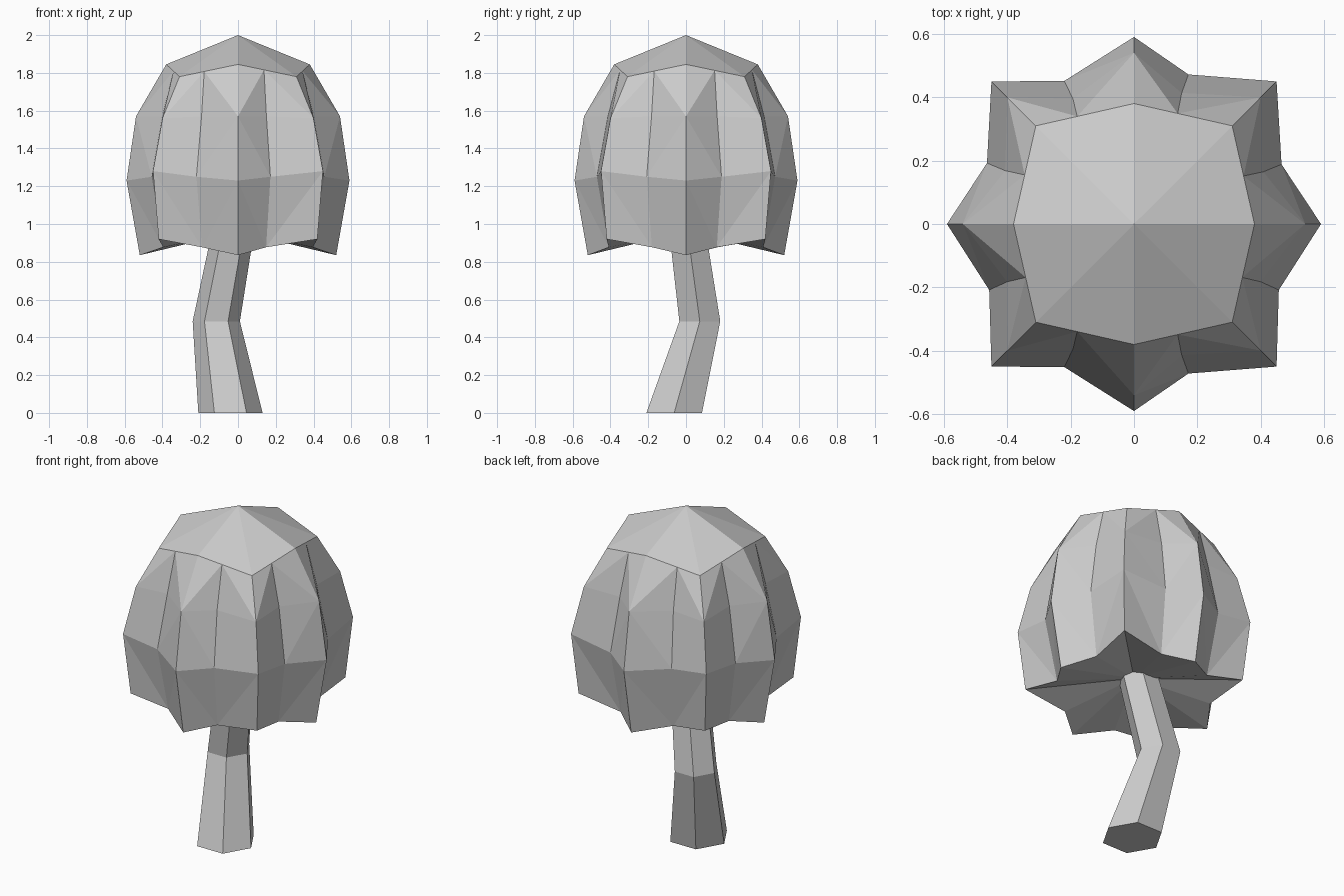
import bpy, bmesh
from math import sin, cos, pi, radians
from mathutils import Vector

if "Cube" in bpy.data.objects:
    bpy.data.objects.remove(bpy.data.objects["Cube"])


def finish(bm, name):
    bmesh.ops.recalc_face_normals(bm, faces=bm.faces)
    me = bpy.data.meshes.new(name)
    bm.to_mesh(me)
    bm.free()
    ob = bpy.data.objects.new(name, me)
    bpy.context.collection.objects.link(ob)
    return ob


def polar(r, deg, z):
    return Vector((r * cos(radians(deg)), r * sin(radians(deg)), z))


# Canopy: eight ribs with valleys between; (radius, z) profiles from top to bottom
straight = [(0.38, 1.845), (0.54, 1.57), (0.59, 1.23), (0.52, 0.835)]
diagonal = [(0.438, 1.78), (0.565, 1.56), (0.636, 1.28), (0.594, 0.92)]
valley = [None, (0.44, 1.57), (0.502, 1.25), (0.435, 0.877)]
valley_angles = [22, 70, 116, 157.5, 204.5, 244, 290, 335.5]

bm = bmesh.new()
rings = []
for level in range(4):
    ridges = [polar((diagonal if i % 2 else straight)[level][0], 45 * i,
                    (diagonal if i % 2 else straight)[level][1]) for i in range(8)]
    ring = []
    for i, a in enumerate(valley_angles):
        if level == 0:
            dip = ridges[i].lerp(ridges[(i + 1) % 8], a / 45 - i)
        else:
            dip = polar(valley[level][0], a, valley[level][1])
        ring += [bm.verts.new(ridges[i]), bm.verts.new(dip)]
    rings.append(ring)

# Canopy sides
for level in range(3):
    up, low = rings[level], rings[level + 1]
    for i in range(16):
        j = (i + 1) % 16
        # first band folds from valley tops, lower bands fold from ridges
        if (i % 2 == 0) == (level == 0):
            bm.faces.new((up[i], low[i], up[j]))
            bm.faces.new((up[j], low[i], low[j]))
        else:
            bm.faces.new((up[i], low[i], low[j]))
            bm.faces.new((up[i], low[j], up[j]))

# Canopy cap and hollowed underside
apex = bm.verts.new((0, 0, 2))
core = bm.verts.new((0, 0, 0.96))
for i in range(16):
    j = (i + 1) % 16
    bm.faces.new((apex, rings[0][i], rings[0][j]))
    bm.faces.new((core, rings[3][j], rings[3][i]))
finish(bm, "canopy")

# Trunk: bent, tapering six-sided tube (x, y, z, radius)
bm = bmesh.new()
sections = [(-0.04, -0.0625, 0, 0.17), (-0.115, 0.073, 0.485, 0.125),
            (-0.015, 0.0, 1.02, 0.11)]
loops = [[bm.verts.new((x + r * cos(k * pi / 3), y + r * sin(k * pi / 3), z))
          for k in range(6)] for x, y, z, r in sections]
for a, b in zip(loops, loops[1:]):
    for k in range(6):
        n = (k + 1) % 6
        bm.faces.new((a[k], a[n], b[n], b[k]))
bm.faces.new(loops[0][::-1])
bm.faces.new(loops[-1])
finish(bm, "trunk")
